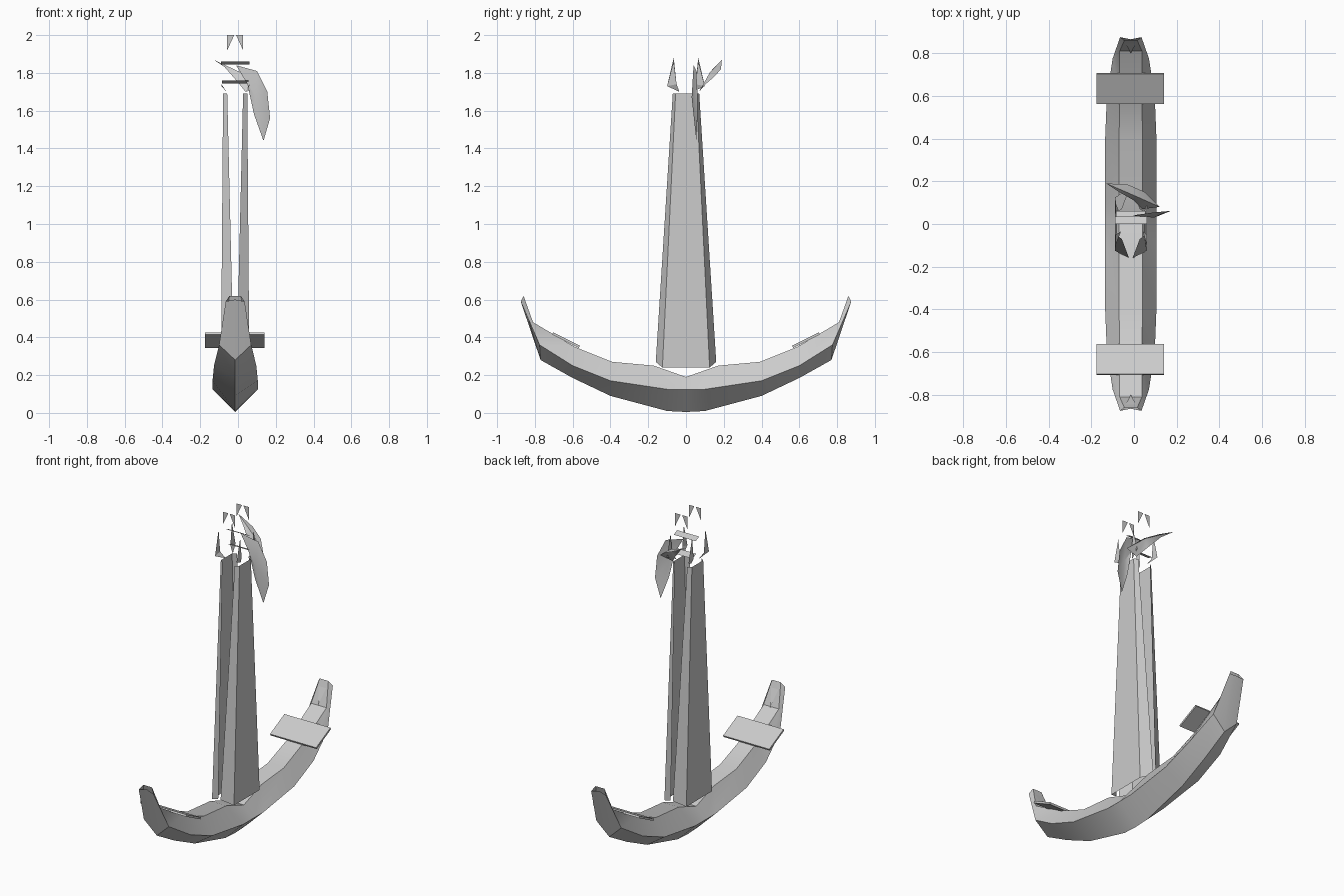
import bpy

if "Cube" in bpy.data.objects:
    bpy.data.objects.remove(bpy.data.objects["Cube"])

CX = -0.015  # centre line of the shank and arms


def make(name, verts, faces, smooth=None, thick=0):
    mesh = bpy.data.meshes.new(name)
    mesh.from_pydata(verts, [], faces)
    mesh.update()
    ob = bpy.data.objects.new(name, mesh)
    bpy.context.collection.objects.link(ob)
    bpy.context.view_layer.objects.active = ob
    ob.select_set(True)
    if smooth:
        bpy.ops.object.shade_smooth_by_angle(angle=smooth)
    if thick:
        mod = ob.modifiers.new("thickness", 'SOLIDIFY')
        mod.thickness = thick
        mod.offset = 0
    ob.select_set(False)
    return ob


# Curved arms: keel (y, z), side (half width, y, z), top edge (half width, y, z)
stations = [
    ((.10, .01), (.12, .10, .125), (.055, .17, .25)),
    ((.40, .09), (.12, .40, .17), (.055, .39, .27)),
    ((.60, .185), (.112, .60, .25), (.052, .59, .35)),
    ((.77, .28), (.085, .775, .36), (.052, .81, .48)),
    ((.865, .60), (.05, .875, .59), (.03, .86, .62)),
]
middle = ((0, .005), (.12, 0, .125), (.055, 0, .19))


def ring(st, s):
    (ky, kz), (w, y, z), (tw, ty, tz) = st
    return [(CX, s * ky, kz), (CX + w, s * y, z), (CX + tw, s * ty, tz),
            (CX - tw, s * ty, tz), (CX - w, s * y, z)]


rings = [ring(s, -1) for s in reversed(stations)] + [ring(middle, 1)] + [ring(s, 1) for s in stations]
verts = [v for r in rings for v in r]
faces = [(i * 5 + j, i * 5 + (j + 1) % 5, i * 5 + 5 + (j + 1) % 5, i * 5 + 5 + j)
         for i in range(len(rings) - 1) for j in range(5)]
make("curved_arms", verts, faces, smooth=0.6)

# Split shank: two folded halves with an open slot front and back
for s, name in ((-1, "shank_left"), (1, "shank_right")):
    low = [(.008, -.16, .27), (.075, -.125, .24), (.075, .125, .24), (.008, .16, .27)]
    high = [(.042, -.07, 1.69), (.064, -.055, 1.69), (.064, .055, 1.69), (.042, .07, 1.69)]
    v = [(CX + s * x, y, z) for x, y, z in low + high]
    make(name, v, [(i, i + 1, i + 5, i + 4) for i in range(3)])

# Slanted fluke plates lying on the arms
for s, name in ((-1, "fluke_front"), (1, "fluke_back")):
    v = [(-.175, s * .565, .35), (.14, s * .565, .35), (.14, s * .705, .42), (-.175, s * .705, .42)]
    make(name, v, [(0, 1, 2, 3)], thick=.012)

# Pointed chips at the very top and inside the arm tips
for s in (-1, 1):
    v = [(CX + t * x, s * .067, z) for t in (-1, 1) for x, z in ((.042, 2), (.005, 2), (.042, 1.92))]
    make("top_chips", v, [(0, 1, 2), (3, 4, 5)])
    make("tip_chip", [(CX - .025, s * .845, .58), (CX + .025, s * .845, .58), (CX, s * .80, .48)], [(0, 1, 2)])

# Broken head: corner shards and cross bars
for x in (-.087, .06):
    for s in (-1, 1):
        k = .87 if x > 0 else 1
        v = [(x, s * .10, 1.73), (x, s * .05, 1.74), (x, s * .065, 1.76 + .12 * k), (x * .7, s * .035, 1.70)]
        make("head_shard", v, [(0, 1, 2), (0, 1, 3)])
make("head_bar_upper", [(-.09, 0, 1.86), (.06, 0, 1.86), (.06, .035, 1.845), (-.09, .035, 1.845)], [(0, 1, 2, 3)])
make("head_bar_lower", [(-.085, .02, 1.76), (.055, .02, 1.76), (.055, .06, 1.745), (-.085, .06, 1.745)], [(0, 1, 2, 3)])

# Two leaf-shaped blades hanging from the head
blade = [(-.01, .04, 1.84), (.10, .055, 1.81), (.155, .06, 1.70), (.17, .06, 1.56),
         (.135, .055, 1.44), (.085, .045, 1.58), (.05, .035, 1.74), (.095, .03, 1.67)]
fan = [(i, (i + 1) % 7, 7) for i in range(7)]
make("hanging_blade", blade, fan, smooth=0.6)
blade = [(-.13, .19, 1.87), (-.03, .185, 1.82), (.05, .15, 1.78), (.12, .08, 1.72),
         (.04, .07, 1.70), (0, .11, 1.75), (-.07, .15, 1.83), (.02, .125, 1.80)]
make("rear_blade", blade, fan, smooth=0.6)
